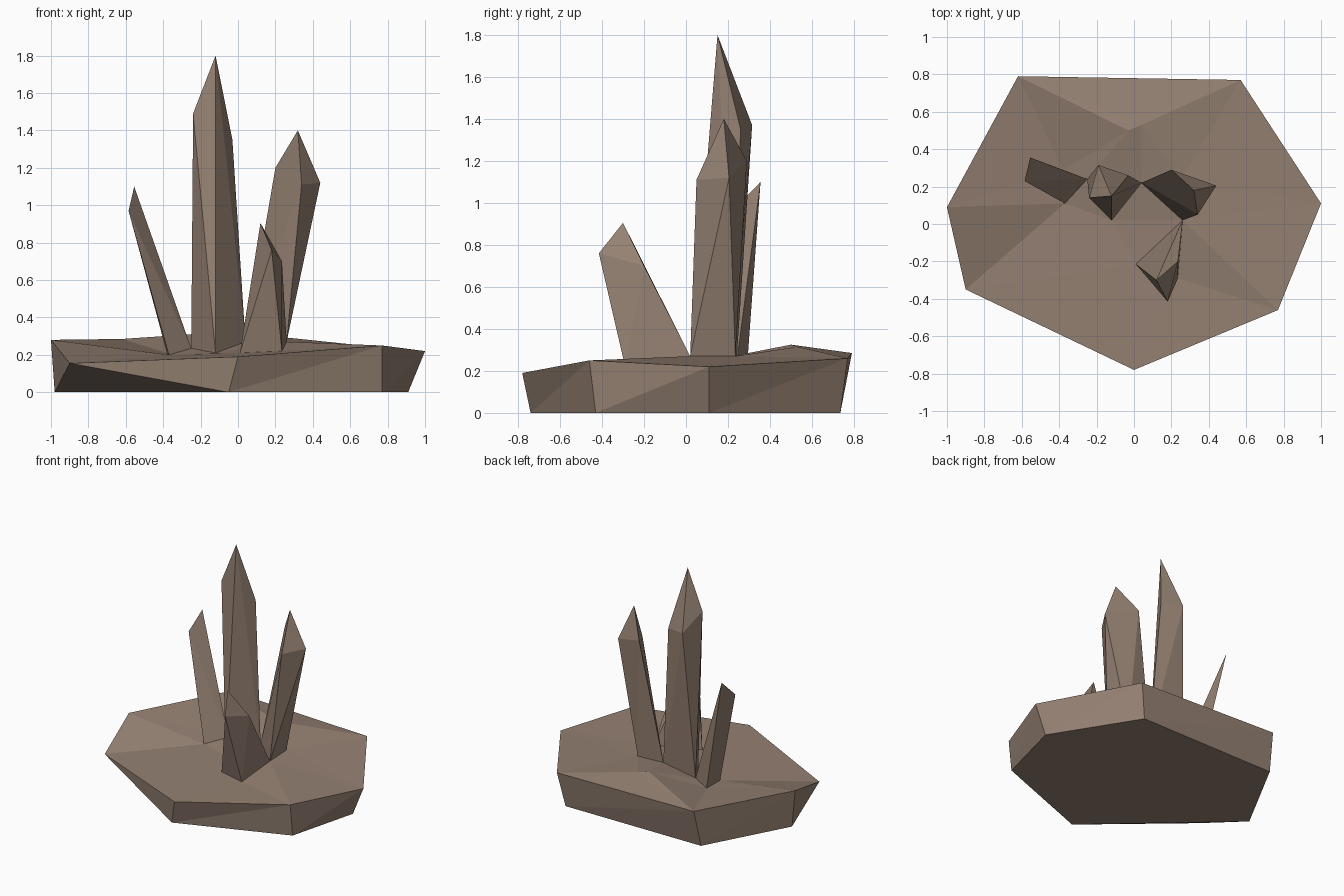
import bpy
import bmesh
from mathutils import Vector
from mathutils.geometry import delaunay_2d_cdt

cube = bpy.data.objects.get("Cube")
if cube:
    bpy.data.objects.remove(cube, do_unlink=True)

# One flat brown stone colour
stone = bpy.data.materials.new("brown_stone")
stone.use_nodes = True
colour = (0.30, 0.22, 0.17, 1)
stone.diffuse_color = colour
shader = next(n for n in stone.node_tree.nodes if n.type == 'BSDF_PRINCIPLED')
shader.inputs["Base Color"].default_value = colour
shader.inputs["Roughness"].default_value = 0.9


def finish(name, bm):
    """Turn a bmesh into a flat shaded stone object."""
    bmesh.ops.recalc_face_normals(bm, faces=bm.faces)
    mesh = bpy.data.meshes.new(name)
    bm.to_mesh(mesh)
    bm.free()
    mesh.materials.append(stone)
    obj = bpy.data.objects.new(name, mesh)
    bpy.context.collection.objects.link(obj)
    return obj


# Points on the slab's top where the crystals are rooted
feet = {
    "valley": (-.37, .11, .20),
    "left_back": (-.38, .29, .21),
    "left_mid": (-.25, .24, .235),
    "tall_front": (-.12, .02, .21),
    "centre": (.04, .22, .27),
    "right_front": (.26, .02, .27),
    "right_back": (.25, .235, .27),
    "front_left": (.01, -.215, .21),
    "front_right": (.235, -.29, .22),
}
ridge = [(-.03, .50, .325), (.04, .53, .315)]

# Rock slab: seven-cornered top rim over a smaller foot
rim = [(-.62, .79, .285), (.57, .77, .26), (1, .11, .22), (.77, -.46, .25),
       (0, -.78, .19), (-.90, -.35, .155), (-1, .09, .28)]
ground = [(-.64, .73, 0), (.52, .735, 0), (.91, .11, 0), (.77, -.43, 0),
          (-.05, -.74, 0), (-.98, .10, 0)]


def build_slab():
    bm = bmesh.new()
    count = len(rim)
    top_points = rim + list(feet.values()) + ridge
    top = [bm.verts.new(p) for p in top_points]
    low = [bm.verts.new(p) for p in ground]

    # Faceted top, triangulated across the rim, roots and ridge
    flat = [Vector(p[:2]) for p in top_points]
    edges = [(i, (i + 1) % count) for i in range(count)]
    result = delaunay_2d_cdt(flat, edges, [], 0, 1e-5)
    faces, sources = result[2], result[3]
    for face in faces:
        bm.faces.new([top[sources[i][0]] for i in face])

    # Sides: one corner of the foot serves two corners of the rim
    under = low[:5] + [low[4], low[5]]
    for i in range(count):
        j = (i + 1) % count
        bm.faces.new((top[i], top[j], under[j]))
        if under[i] is not under[j]:
            bm.faces.new((top[i], under[j], under[i]))
    bm.faces.new(low)
    return finish("rock_slab", bm)


def build_crystal(name, roots, tips):
    """Pointed shard wrapped round its roots and its tip corners."""
    bm = bmesh.new()
    for root in roots:
        bm.verts.new(feet[root])
    for tip in tips:
        bm.verts.new(tip)
    bmesh.ops.convex_hull(bm, input=bm.verts[:])
    return finish(name, bm)


build_slab()

# Crystals: the first tip point is the apex, the rest are shoulders
build_crystal("tall_crystal", ("left_mid", "tall_front", "centre"),
              [(-.12, .15, 1.80), (-.24, .14, 1.49), (-.19, .315, 1.37), (-.03, .26, 1.35)])
build_crystal("left_side_crystal", ("centre", "right_front", "right_back"),
              [(.32, .18, 1.40), (.44, .205, 1.12), (.34, .05, 1.11), (.20, .29, 1.20)])
build_crystal("right_side_crystal", ("valley", "left_mid", "left_back"),
              [(-.555, .355, 1.10), (-.585, .23, .97)])
build_crystal("front_crystal", ("front_left", "right_front", "front_right"),
              [(.12, -.30, .905), (.18, -.415, .76), (.235, -.20, .70)])
